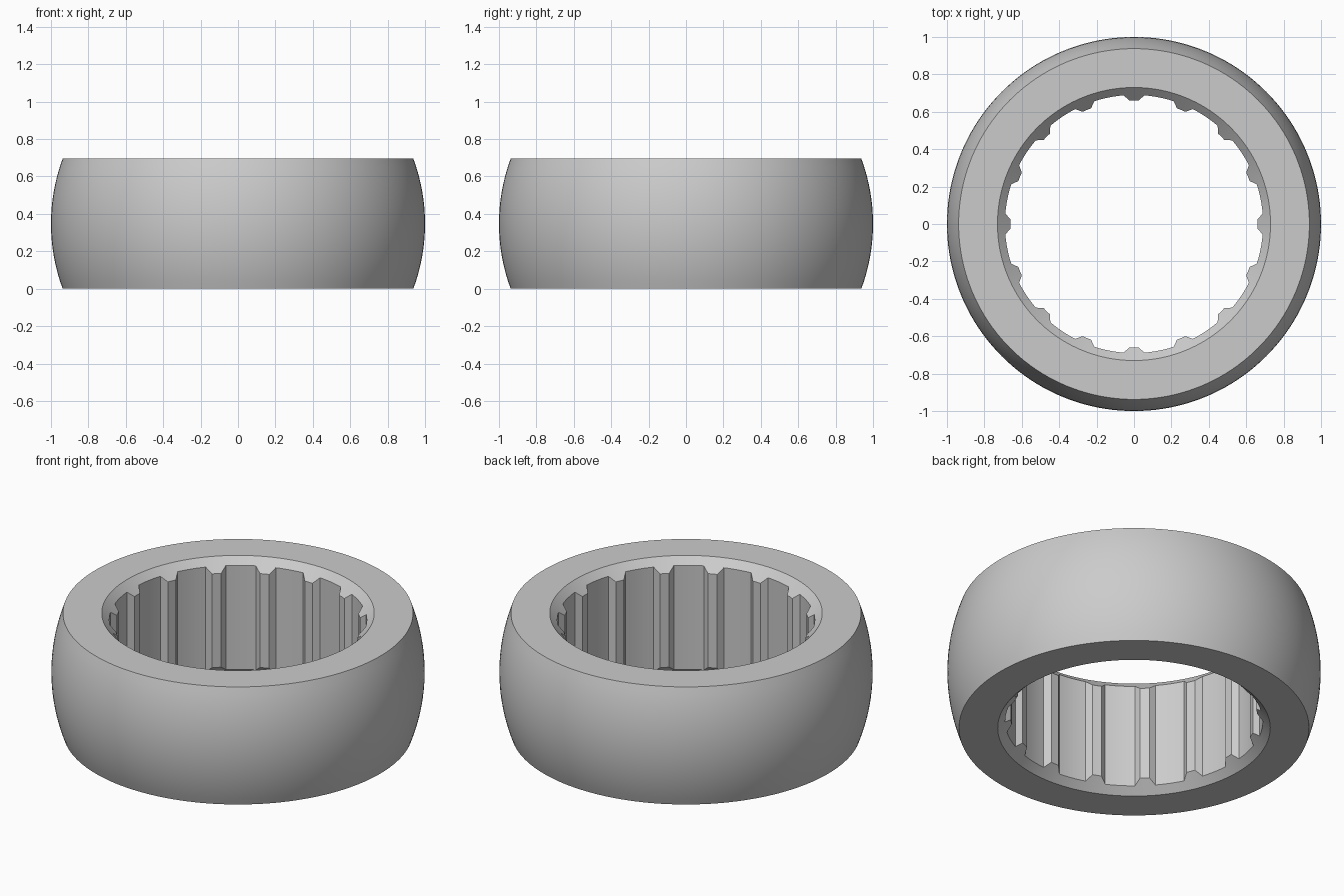
import bpy, bmesh
from math import sin, cos, tau, radians, sqrt

old = bpy.data.objects.get("Cube")
if old:
    bpy.data.objects.remove(old, do_unlink=True)

HEIGHT = 0.695
TEETH = 16
BORE, TIP, MOUTH = 0.69, 0.66, 0.73
BARREL_STEPS = 16

grey = bpy.data.materials.new("plain grey")
grey.use_nodes = True
colour = (0.6, 0.6, 0.6, 1)
grey.diffuse_color = colour
grey.node_tree.nodes["Principled BSDF"].inputs["Base Color"].default_value = colour

# One spline pitch: (angle in degrees, inner radius)
pitch = [(-4.57, BORE), (-2.17, TIP), (0, TIP), (2.17, TIP), (4.57, BORE)]
pitch += [(4.57 + i * (22.5 - 9.14) / 6, BORE) for i in range(1, 6)]


def section(inner):
    """Closed radial section; 45 degree mouth chamfers cut the teeth too."""
    drop = MOUTH - inner
    pts = [(inner, HEIGHT - drop), (inner, drop), (MOUTH, 0)]
    for i in range(BARREL_STEPS + 1):
        z = HEIGHT * i / BARREL_STEPS
        pts.append((sqrt(1 - (z - HEIGHT / 2) ** 2), z))
    return pts + [(MOUTH, HEIGHT)]


# Ring swept around the axis
bm = bmesh.new()
columns = []
for t in range(TEETH):
    for degrees, inner in pitch:
        a = t * tau / TEETH + radians(degrees)
        columns.append([bm.verts.new((r * cos(a), r * sin(a), z))
                        for r, z in section(inner)])
for k, here in enumerate(columns):
    after = columns[(k + 1) % len(columns)]
    for i in range(len(here)):
        j = (i + 1) % len(here)
        bm.faces.new((here[i], after[i], after[j], here[j]))
bmesh.ops.recalc_face_normals(bm, faces=bm.faces)

mesh = bpy.data.meshes.new("splined_ring")
bm.to_mesh(mesh)
bm.free()
mesh.materials.append(grey)
ring = bpy.data.objects.new("splined_ring", mesh)
bpy.context.collection.objects.link(ring)

bpy.context.view_layer.objects.active = ring
ring.select_set(True)
bpy.ops.object.shade_smooth_by_angle(angle=radians(25))
